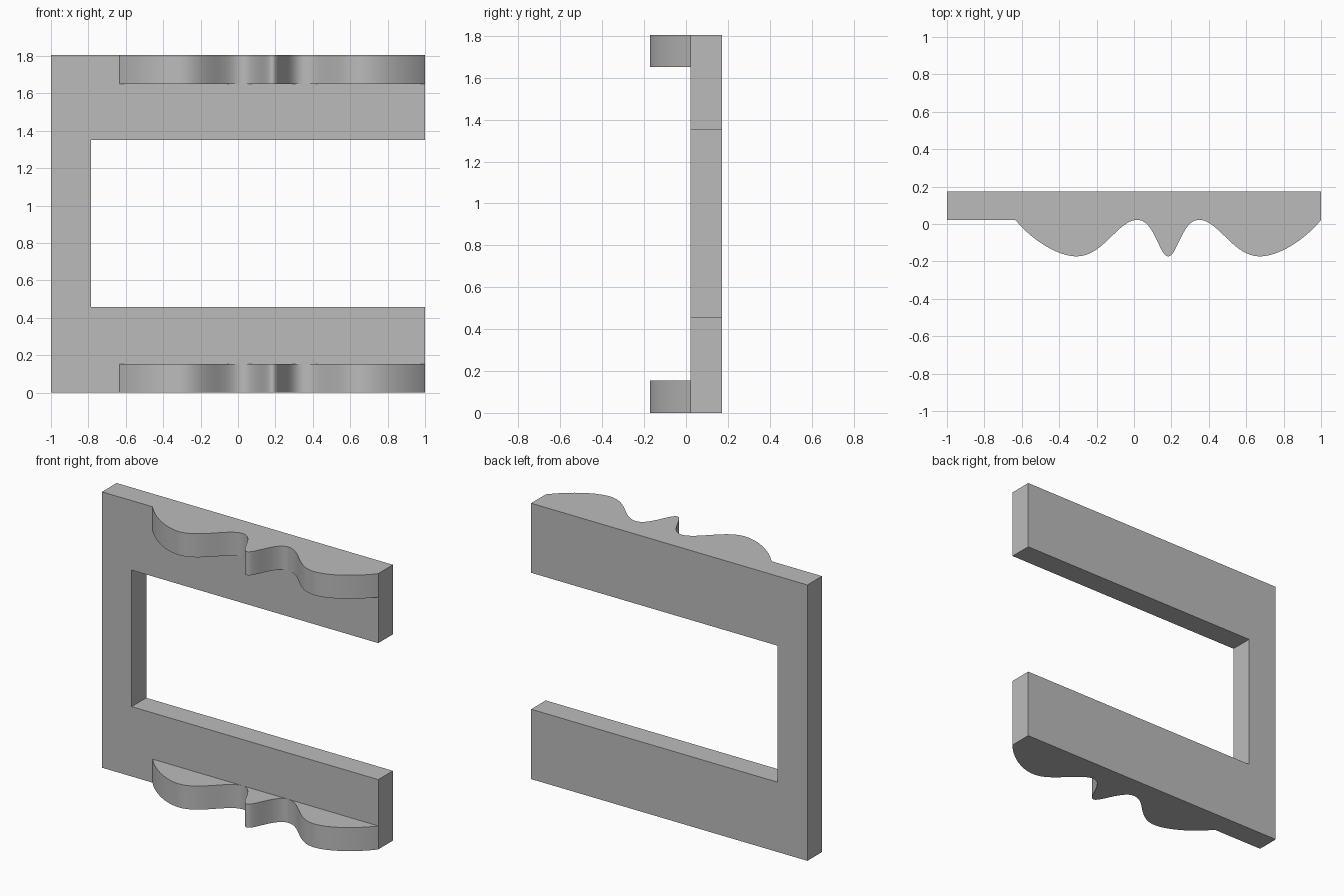
import bpy
import bmesh
import math
from mathutils import Vector
from mathutils.geometry import interpolate_bezier

if "Cube" in bpy.data.objects:
    bpy.data.objects.remove(bpy.data.objects["Cube"], do_unlink=True)

HEIGHT, BACK, FACE, TIP = 1.805, 0.173, 0.022, -0.173
RIM = 0.154      # thickness of the scalloped rims
MID = 0.183      # symmetry line of the scallops

grey = bpy.data.materials.new("plain grey")
grey.use_nodes = True
grey.diffuse_color = (0.5, 0.5, 0.5, 1)
grey.node_tree.nodes["Principled BSDF"].inputs["Base Color"].default_value = (0.5, 0.5, 0.5, 1)


def extrude(name, outlines, offset):
    """Extrude closed outlines along an offset into one solid object."""
    bm = bmesh.new()
    for outline in outlines:
        face = bm.faces.new([bm.verts.new(p) for p in outline])
        result = bmesh.ops.extrude_face_region(bm, geom=[face], use_keep_orig=True)
        moved = [v for v in result["geom"] if isinstance(v, bmesh.types.BMVert)]
        bmesh.ops.translate(bm, verts=moved, vec=offset)
    bmesh.ops.recalc_face_normals(bm, faces=bm.faces)
    mesh = bpy.data.meshes.new(name)
    bm.to_mesh(mesh)
    bm.free()
    mesh.materials.append(grey)
    obj = bpy.data.objects.new(name, mesh)
    bpy.context.collection.objects.link(obj)
    return obj


def curve(*points):
    return interpolate_bezier(*[Vector((x, y, 0)) for x, y in points], 24)


def mirrored(points):
    return [Vector((2 * MID - p.x, p.y, 0)) for p in reversed(points)]


# C-shaped back plate
low, high, inner = 0.457, 1.35, -0.785
c_shape = [(-1, 0), (1, 0), (1, low), (inner, low),
           (inner, high), (1, high), (1, HEIGHT), (-1, HEIGHT)]
extrude("back_plate", [[(x, FACE, z) for x, z in c_shape]], (0, BACK - FACE, 0))

# Scallop curves: a broad lobe on each side and a narrow one between
rise = curve((-0.634, FACE), (-0.56, -0.07), (-0.42, TIP), (-0.305, TIP))
fall = curve((-0.305, TIP), (-0.165, TIP), (-0.085, FACE), (0.018, FACE))
narrow = curve((0.018, FACE), (0.11, FACE), (0.135, TIP), (MID, TIP))
broad_lobe = rise + fall[1:]
lobes = [broad_lobe, narrow + mirrored(narrow)[1:], mirrored(broad_lobe)]

# Matching rims at the bottom and top of the plate
for name, z in (("lower_scalloped_rim", 0), ("upper_scalloped_rim", HEIGHT - RIM)):
    rim = extrude(name, [[p + Vector((0, 0, z)) for p in lobe] for lobe in lobes], (0, 0, RIM))
    bpy.ops.object.select_all(action="DESELECT")
    rim.select_set(True)
    bpy.context.view_layer.objects.active = rim
    bpy.ops.object.shade_smooth_by_angle(angle=math.radians(30))
